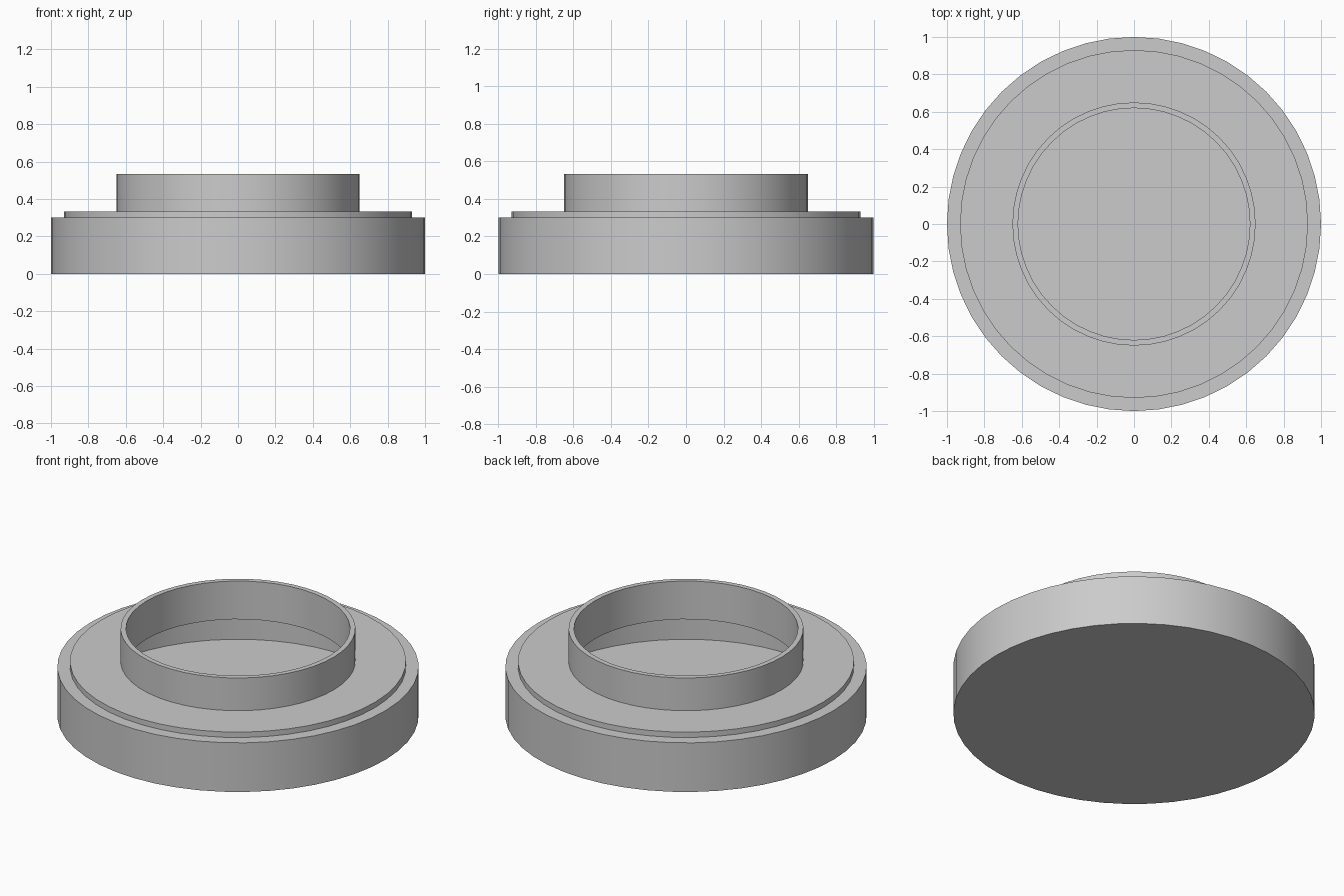
import bpy
import bmesh
import math

SEGMENTS = 48

if "Cube" in bpy.data.objects:
    bpy.data.objects.remove(bpy.data.objects["Cube"], do_unlink=True)

grey = bpy.data.materials.new("plain grey")
grey.use_nodes = True
colour = (0.6, 0.6, 0.6, 1)
grey.diffuse_color = colour
grey.node_tree.nodes["Principled BSDF"].inputs["Base Color"].default_value = colour


def lathe(name, profile, closed):
    """Spin a (radius, height) profile around z."""
    bm = bmesh.new()
    verts = [bm.verts.new((r, 0, z)) for r, z in profile]
    pairs = list(zip(verts, verts[1:]))
    if closed:
        pairs.append((verts[-1], verts[0]))
    edges = [bm.edges.new(p) for p in pairs]
    bmesh.ops.spin(bm, geom=verts + edges, cent=(0, 0, 0), axis=(0, 0, 1),
                   angle=math.tau, steps=SEGMENTS, use_merge=True)
    bmesh.ops.remove_doubles(bm, verts=bm.verts, dist=1e-4)
    bmesh.ops.recalc_face_normals(bm, faces=bm.faces)
    mesh = bpy.data.meshes.new(name)
    bm.to_mesh(mesh)
    bm.free()
    mesh.materials.append(grey)
    obj = bpy.data.objects.new(name, mesh)
    bpy.context.collection.objects.link(obj)
    bpy.ops.object.select_all(action="DESELECT")
    obj.select_set(True)
    bpy.context.view_layer.objects.active = obj
    bpy.ops.object.shade_smooth_by_angle(angle=math.radians(30))


# Shallow hollow dish with a thin floor
lathe("base_dish", [(0, 0), (1, 0), (1, 0.3), (0.93, 0.3),
                    (0.93, 0.033), (0, 0.033)], closed=False)

# Flat ring lid with an upright collar around its opening
lathe("lid_with_collar", [(0.62, 0.3), (0.93, 0.3), (0.93, 0.333), (0.65, 0.333),
                          (0.65, 0.533), (0.62, 0.533)], closed=True)
